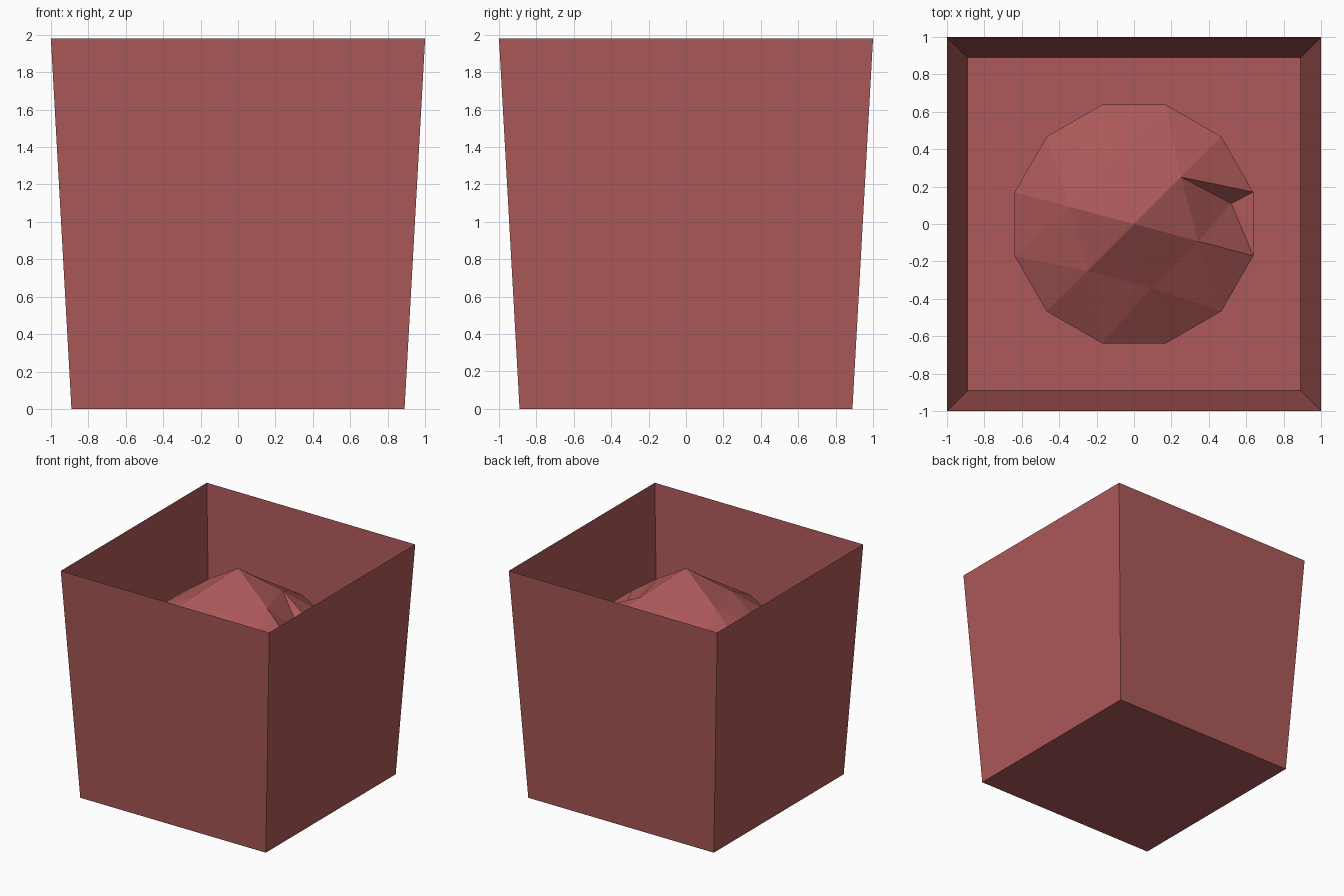
import bpy, bmesh
from math import cos, sin, radians

if "Cube" in bpy.data.objects:
    bpy.data.objects.remove(bpy.data.objects["Cube"])

mat = bpy.data.materials.new("red_brown")
mat.diffuse_color = (0.42, 0.1, 0.1, 1)
mat.use_nodes = True
mat.node_tree.nodes["Principled BSDF"].inputs["Base Color"].default_value = mat.diffuse_color


def finish(name, bm):
    bmesh.ops.recalc_face_normals(bm, faces=bm.faces[:])
    mesh = bpy.data.meshes.new(name)
    bm.to_mesh(mesh)
    bm.free()
    mesh.materials.append(mat)
    obj = bpy.data.objects.new(name, mesh)
    bpy.context.collection.objects.link(obj)
    return obj


def ring(bm, count, radius, z, start):
    step = 360 / count
    return [bm.verts.new((radius * cos(radians(start + i * step)),
                          radius * sin(radians(start + i * step)), z))
            for i in range(count)]


# open tapered bin: thin square walls and a floor
bm = bmesh.new()
low = ring(bm, 4, 0.89 * 2 ** 0.5, 0, 45)
high = ring(bm, 4, 2 ** 0.5, 1.98, 45)
bm.faces.new(low)
for i in range(4):
    j = (i + 1) % 4
    bm.faces.new((low[i], low[j], high[j], high[i]))
finish("bin_shell", bm)

# faceted heap standing in the bin: apex, six-point ring, twelve-sided rim
bm = bmesh.new()
apex = bm.verts.new((0, 0, 1.89))
inner = ring(bm, 6, 0.355, 1.67, -15)
outer = ring(bm, 12, 0.66, 1.46, -15)
base = ring(bm, 12, 0.66, 0.01, -15)
for k in range(6):
    a, b = inner[k], inner[(k + 1) % 6]
    p, m, q = outer[2 * k], outer[2 * k + 1], outer[(2 * k + 2) % 12]
    bm.faces.new((apex, a, b))
    tip = m
    if k == 0:
        # small dent on the right side
        tip = bm.verts.new((0.52, 0.11, 1.43))
        bm.faces.new((b, tip, m))
        bm.faces.new((tip, p, m))
    bm.faces.new((a, p, tip))
    bm.faces.new((a, tip, b))
    bm.faces.new((b, m, q))
# straight sides down to the floor
for i in range(12):
    j = (i + 1) % 12
    bm.faces.new((base[i], base[j], outer[j], outer[i]))
bm.faces.new(base)
finish("heap", bm)
